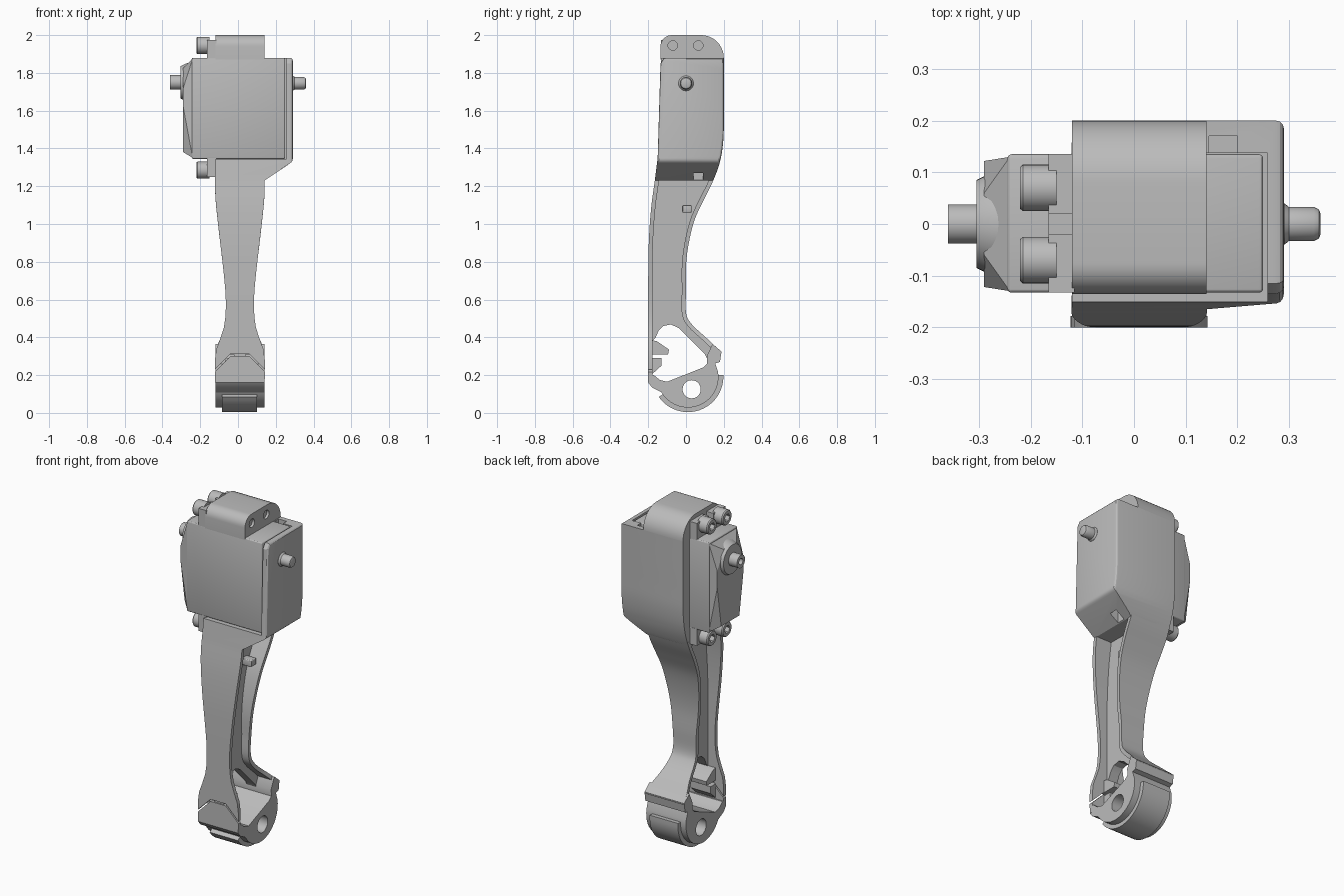
import bpy, bmesh
from math import cos, sin, radians, pi
from mathutils import Vector

if "Cube" in bpy.data.objects:
    bpy.data.objects.remove(bpy.data.objects["Cube"])

grey = bpy.data.materials.new("plain_grey")
grey.use_nodes = True
grey.diffuse_color = (0.5, 0.5, 0.5, 1)
grey.node_tree.nodes["Principled BSDF"].inputs["Base Color"].default_value = (0.5, 0.5, 0.5, 1)
parts = []
MID = 0.01  # the leg's centre plane in x


def finish(name, bm, keep=True):
    bmesh.ops.recalc_face_normals(bm, faces=bm.faces)
    me = bpy.data.meshes.new(name)
    bm.to_mesh(me)
    bm.free()
    me.materials.append(grey)
    ob = bpy.data.objects.new(name, me)
    bpy.context.scene.collection.objects.link(ob)
    if keep:
        parts.append(ob)
    return ob


def prism_bm(pts, a, b, axis="x"):
    bm = bmesh.new()
    place = (lambda t, p: (t, p[0], p[1])) if axis == "x" else (lambda t, p: (p[0], t, p[1]))
    ends = [[bm.verts.new(place(t, p)) for p in pts] for t in (a, b)]
    for e in ends:
        bm.faces.new(e)
    n = len(pts)
    for i in range(n):
        j = (i + 1) % n
        bm.faces.new((ends[0][i], ends[0][j], ends[1][j], ends[1][i]))
    return bm


def prism(name, pts, a, b, axis="x", keep=True):
    return finish(name, prism_bm(pts, a, b, axis), keep)


def box(name, x, y, z, bevel=0, keep=True):
    bm = prism_bm([(y[0], z[0]), (y[1], z[0]), (y[1], z[1]), (y[0], z[1])], *x)
    if bevel:
        bmesh.ops.bevel(bm, geom=bm.edges[:], offset=bevel, segments=3, profile=0.5, affect="EDGES")
    return finish(name, bm, keep)


def lathe(name, profile, y, z, seg=32, keep=True):
    """Revolve (x, radius) points around an axis parallel to x."""
    bm = bmesh.new()
    rings = [[bm.verts.new((x, y + r * cos(2 * pi * k / seg), z + r * sin(2 * pi * k / seg)))
              for k in range(seg)] for x, r in profile]
    for a, b in zip(rings, rings[1:]):
        for k in range(seg):
            j = (k + 1) % seg
            bm.faces.new((a[k], a[j], b[j], b[k]))
    bm.faces.new(rings[0])
    bm.faces.new(rings[-1])
    return finish(name, bm, keep)


def cut(ob, *cutters):
    for c in cutters:
        m = ob.modifiers.new("cut", "BOOLEAN")
        m.operation, m.solver, m.object = "DIFFERENCE", "EXACT", c
    bpy.context.view_layer.update()
    dg = bpy.context.evaluated_depsgraph_get()
    me = bpy.data.meshes.new_from_object(ob.evaluated_get(dg))
    ob.modifiers.clear()
    ob.data = me
    for c in cutters:
        bpy.data.objects.remove(c)


def spline(pts, steps=5):
    p = [Vector(q) for q in pts]
    p = [2 * p[0] - p[1]] + p + [2 * p[-1] - p[-2]]
    out = []
    for a, b, c, d in zip(p, p[1:], p[2:], p[3:]):
        for k in range(steps):
            t = k / steps
            out.append(0.5 * (2 * b + (c - a) * t + (2 * a - 5 * b + 4 * c - d) * t ** 2
                              + (3 * b - a - 3 * c + d) * t ** 3))
    return out + [p[-2]]


def arc(cy, cz, r, a, b, n=20):
    return [(cy + r * cos(radians(a + (b - a) * k / n)),
             cz + r * sin(radians(a + (b - a) * k / n))) for k in range(n + 1)]


WIDTHS = spline([(0.13, 1.3), (0.13, 1.15), (0.11, 0.95), (0.09, 0.78), (0.076, 0.63),
                 (0.076, 0.52), (0.09, 0.43), (0.13, 0.31), (0.13, 0.1)])


def half_width(z):
    for a, b in zip(WIDTHS, WIDTHS[1:]):
        if b.y <= z <= a.y:
            return a.x + (b.x - a.x) * (a.y - z) / max(a.y - b.y, 1e-6)
    return 0.13


def flange(name, pts, side, thick=0.022):
    """Ribbon that follows a side contour and swells with the leg width."""
    bm = bmesh.new()
    rows = []
    for i, p in enumerate(pts):
        d = (pts[min(i + 1, len(pts) - 1)] - pts[max(i - 1, 0)]).normalized()
        q = p + Vector((-d.y, d.x)) * side * thick
        w = half_width(p.y)
        rows.append([bm.verts.new((MID + s * w, v.x, v.y))
                     for s, v in ((-1, p), (1, p), (1, q), (-1, q))])
    for a, b in zip(rows, rows[1:]):
        for k in range(4):
            j = (k + 1) % 4
            bm.faces.new((a[k], a[j], b[j], b[k]))
    bm.faces.new(rows[0])
    bm.faces.new(rows[-1])
    return finish(name, bm)


# Side contours of the leg, top to bottom
back = spline([(0.2, 1.88), (0.2, 1.6), (0.198, 1.45), (0.18, 1.33), (0.14, 1.22), (0.09, 1.12),
               (0.045, 1.02), (0.015, 0.9), (0, 0.78), (0, 0.65), (0, 0.53), (0.03, 0.47),
               (0.11, 0.395), (0.19, 0.32)])
front = spline([(-0.155, 1.3), (-0.165, 1.23), (-0.185, 1.08), (-0.197, 0.9), (-0.2, 0.7),
                (-0.2, 0.45), (-0.2, 0.16)])
low_back = [p for p in back if p.y < 1.27]

# Leg: two flanges and a thin web with a rounded window
front_flange = flange("front_flange", front, 1)
flange("back_flange", low_back, -1)
chevron = [(-0.13, 0.21), (-0.04, 0.3), (0.06, 0.3), (0.15, 0.21)]
cut(front_flange, prism("seam_cutter", chevron + [(x, z + 0.012) for x, z in chevron[::-1]],
                        -0.3, -0.17, "y", False))
web = prism("leg_web", [p + Vector((0.008, 0)) for p in front]
            + [p - Vector((0.008, 0)) for p in low_back[::-1]], MID - 0.03, MID + 0.03)
window = [(-0.16, 0.4), (-0.145, 0.435), (-0.12, 0.46), (-0.08, 0.468), (-0.04, 0.45), (0.1, 0.31),
          (0.115, 0.28), (0.2, 0.2), (0.1, 0.1), (-0.1, 0.1), (-0.178, 0.16), (-0.178, 0.38)]
cut(web, prism("window_cutter", window, -0.2, 0.2, "x", False))

# Foot with pivot hole and a curved pad
foot = prism("foot", [(-0.2, 0.2), (-0.17, 0.2), (-0.14, 0.175), (-0.1, 0.165), (0.09, 0.24),
                      (0.112, 0.26), (0.11, 0.3), (0.14, 0.365), (0.188, 0.325), (0.18, 0.27),
                      (0.155, 0.262)]
             + arc(0.01, 0.19, 0.162, 10, -150) + [(-0.18, 0.135), (-0.2, 0.16)], -0.12, 0.14)
cut(foot, lathe("pivot_cutter", [(-0.3, 0.048), (0.3, 0.048)], 0.03, 0.125, keep=False))
prism("foot_pad", arc(0.01, 0.192, 0.188, 3, -145) + arc(0.01, 0.192, 0.15, -145, 3), -0.085, 0.1)

# Small clips on the leg
prism("window_hook", [(-0.185, 0.385), (-0.155, 0.38), (-0.09, 0.335), (-0.095, 0.31), (-0.185, 0.31)],
      -0.07, 0.06)
prism("window_stop", [(-0.185, 0.29), (-0.13, 0.29), (-0.13, 0.25), (-0.185, 0.2)], -0.07, 0.06)
box("cable_clip", (0.03, 0.1), (-0.02, 0.03), (1.06, 1.1), 0.006)

# Bracket: back panel, side wall and sloped shelf around the motor
bm = prism_bm([p for p in back if p.y > 1.23] + [(0.14, 1.23), (-0.165, 1.23), (-0.15, 1.35),
              (-0.135, 1.85), (-0.115, 1.88)], -0.12, 0.29)
bmesh.ops.bisect_plane(bm, geom=bm.verts[:] + bm.edges[:] + bm.faces[:], plane_co=(0.14, 0, 1.23),
                       plane_no=(0.1, 0, -0.15), clear_outer=True)
bmesh.ops.holes_fill(bm, edges=[e for e in bm.edges if e.is_boundary])
bmesh.ops.remove_doubles(bm, verts=bm.verts, dist=0.0005)
bmesh.ops.recalc_face_normals(bm, faces=bm.faces)
rim = [e for e in bm.edges if all(v.co.x > 0.285 for v in e.verts)]
bmesh.ops.bevel(bm, geom=rim, offset=0.015, segments=3, profile=0.5, affect="EDGES")
bracket = finish("motor_bracket", bm)
cut(bracket, box("cavity_cutter", (-0.5, 0.258), (-0.5, 0.137), (1.343, 2.2), 0, False),
    box("top_notch_cutter", (0.145, 0.2), (0.1, 0.17), (1.8, 2), 0, False),
    box("shelf_notch_cutter", (0.145, 0.2), (0.04, 0.09), (1.1, 1.4), 0, False))

# Rounded strap over the motor, with screw holes
strap = prism("top_strap", [(-0.135, 1.87), (0.2, 1.87)] + arc(0.08, 1.88, 0.12, 0, 90, 10)
              + arc(-0.075, 1.94, 0.06, 90, 180, 8), -0.12, 0.14)
cut(strap, *[lathe("hole_cutter", [(0.125, 0.025), (0.3, 0.025)], y, 1.945, keep=False)
             for y in (-0.07, 0.065)])

# Motor body, gear cover and mounting ears
box("motor_body", (-0.245, 0.25), (-0.133, 0.135), (1.345, 1.88), 0.008)
bm = bmesh.new()
for x, outline in ((-0.24, ((0.13, 1.875), (0.13, 1.35))),
                   (-0.29, ((0.06, 1.825), (0.122, 1.72), (0.122, 1.62), (0.085, 1.38)))):
    for y, z in outline:
        for s in (-1, 1):
            bm.verts.new((x, s * y, z))
bmesh.ops.convex_hull(bm, input=bm.verts)
finish("gear_cover", bm)
for name, z in (("upper_ear", (1.875, 1.975)), ("lower_ear", (1.25, 1.35))):
    ear = box(name, (-0.165, -0.115), (-0.133, 0.135), z, 0)
    cut(ear, box("ear_slot", (-0.3, -0.1), (-0.02, 0.02),
                 (z[0] + 0.03, 3) if z[0] > 1.5 else (1, z[1] - 0.03), 0, False))

# Cap screws with hexagon sockets
for z in (1.945, 1.285):
    for y in (-0.07, 0.07):
        screw = lathe("cap_screw", [(-0.15, 0.045), (-0.215, 0.045), (-0.221, 0.04)], y, z)
        cut(screw, lathe("socket_cutter", [(-0.3, 0.024), (-0.195, 0.024)], y, z, 6, False))

# Output shaft with domed boss, and the opposite pivot pin
lathe("shaft_boss", [(-0.23, 0.11), (-0.275, 0.1), (-0.305, 0.085)], 0, 1.75, 40)
shaft = lathe("output_shaft", [(-0.25, 0.038), (-0.36, 0.038)], 0, 1.75)
cut(shaft, lathe("bore_cutter", [(-0.4, 0.018), (-0.33, 0.018)], 0, 1.75, 16, False))
lathe("pivot_pin", [(0.27, 0.04), (0.291, 0.04), (0.3, 0.033), (0.348, 0.033), (0.358, 0.028),
                    (0.361, 0.02)], 0, 1.745)

# Smooth curved faces, keep hard edges
bpy.ops.object.select_all(action="DESELECT")
for ob in parts:
    ob.select_set(True)
bpy.context.view_layer.objects.active = parts[0]
bpy.ops.object.shade_smooth_by_angle(angle=radians(28))
